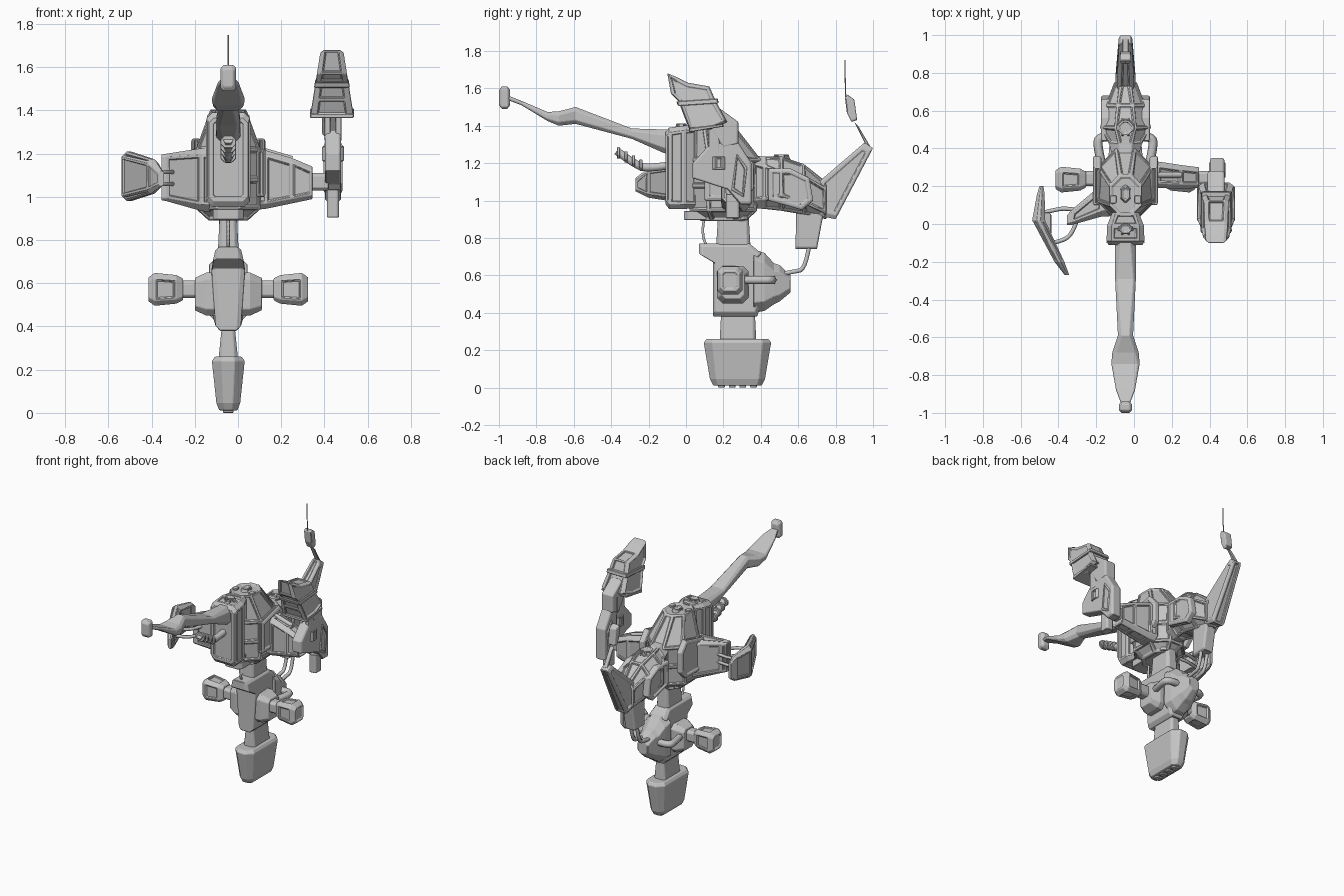
import bpy, bmesh
from mathutils import Vector

cube = bpy.data.objects.get("Cube")
if cube:
    bpy.data.objects.remove(cube, do_unlink=True)

AXIS_X = -0.045  # the hull sits slightly off the overall centre

grey = bpy.data.materials.new("hull grey")
grey.use_nodes = True
colour = (0.55, 0.55, 0.55, 1)
grey.diffuse_color = colour
grey.node_tree.nodes["Principled BSDF"].inputs["Base Color"].default_value = colour


def finish(name, mesh, bevel=0.0):
    obj = bpy.data.objects.new(name, mesh)
    bpy.context.collection.objects.link(obj)
    mesh.materials.clear()
    mesh.materials.append(grey)
    if bevel:
        mod = obj.modifiers.new("edge bevel", "BEVEL")
        mod.width = bevel
        mod.limit_method = "ANGLE"
    return obj


def skin(name, rings, inset=0.0, bevel=0.003, smallest=0.006):
    """Bridge equal rings, cap the ends and optionally sink a panel in big faces."""
    bm = bmesh.new()
    loops = [[bm.verts.new(p) for p in ring] for ring in rings]
    count = len(loops[0])
    for a, b in zip(loops, loops[1:]):
        for i in range(count):
            j = (i + 1) % count
            bm.faces.new((a[i], a[j], b[j], b[i]))
    bm.faces.new(loops[0])
    bm.faces.new(loops[-1])
    bmesh.ops.recalc_face_normals(bm, faces=bm.faces)
    if inset:
        big = [f for f in bm.faces if f.calc_area() > smallest]
        bmesh.ops.inset_individual(bm, faces=big, thickness=inset, depth=0)
        bmesh.ops.inset_individual(bm, faces=big, thickness=0.004, depth=-0.008)
    mesh = bpy.data.meshes.new(name)
    bm.to_mesh(mesh)
    bm.free()
    return finish(name, mesh, bevel)


def loft(name, along, stations, cut=0.35, **options):
    """Stations are (position, centre a, centre b, half a, half b), chamfered."""
    rings = []
    for at, a, b, ha, hb in stations:
        c = cut * min(ha, hb)
        quarter = [(ha, hb - c), (ha - c, hb), (c - ha, hb), (-ha, hb - c)]
        outline = quarter + [(-u, -v) for u, v in quarter]
        pts = [(a + u, b + v) for u, v in outline]
        if along == "X":
            rings.append([(at, u, v) for u, v in pts])
        elif along == "Y":
            rings.append([(u, at, v) for u, v in pts])
        else:
            rings.append([(u, v, at) for u, v in pts])
    return skin(name, rings, **options)


def spine(name, stations, **options):
    """Loft along y on the hull axis from (y, low z, high z, half width)."""
    full = [(y, AXIS_X, (lo + hi) / 2, w, (hi - lo) / 2) for y, lo, hi, w in stations]
    return loft(name, "Y", full, **options)


def tower(name, stations, **options):
    """Loft upward on the hull axis from (z, centre y, half x, half y)."""
    return loft(name, "Z", [(z, AXIS_X, y, hx, hy) for z, y, hx, hy in stations], **options)


def box(name, centre, half, **options):
    x, y, z = centre
    hx, hy, hz = half
    return loft(name, "Z", [(z - hz, x, y, hx, hy), (z + hz, x, y, hx, hy)], **options)


def plate(name, x, half, profile, rim=0.9, taper=None, **options):
    """Side profile of (y, z) points, extruded across x with chamfered flanks."""
    mid = sum((Vector(p) for p in profile), Vector((0, 0))) / len(profile)
    rings = []
    for side, scale in ((-1, rim), (-0.75, 1), (0.75, 1), (1, rim)):
        ring = []
        for p in profile:
            q = mid + (Vector(p) - mid) * scale
            width = half * (taper(q.y) if taper else 1)
            ring.append((x + side * width, q.x, q.y))
        rings.append(ring)
    return skin(name, rings, **options)


def pipe(name, points, radius):
    curve = bpy.data.curves.new(name, "CURVE")
    curve.dimensions = "3D"
    curve.bevel_depth = radius
    curve.bevel_resolution = 1
    curve.resolution_u = 4
    curve.use_fill_caps = True
    line = curve.splines.new("NURBS")
    line.points.add(len(points) - 1)
    for target, p in zip(line.points, points):
        target.co = (*p, 1)
    line.use_endpoint_u = True
    line.order_u = 3
    helper = bpy.data.objects.new(name + " curve", curve)
    mesh = bpy.data.meshes.new_from_object(helper)
    bpy.data.objects.remove(helper)
    return finish(name, mesh)


# Lower foot, its pads and ankle
tower("lower_foot", [(.012, .275, .042, .13), (.045, .275, .055, .147), (.24, .275, .076, .18),
                     (.26, .275, .062, .165)], cut=0.6)
for i in range(4):
    box(f"foot_pad_{i}", (AXIS_X, .19 + i * .057, .01), (.025, .018, .01))
tower("ankle", [(.25, .278, .045, .098), (.4, .278, .03, .09)])

# Middle engine block
plate("engine_block", AXIS_X, .077,
      [(.07, .77), (.34, .77), (.4, .72), (.4, .44), (.38, .38), (.145, .38), (.145, .67), (.07, .715)],
      taper=lambda z: min(1, .65 + max(0, z - .38) * 5, 1 - max(0, z - .68) * 3))
loft("engine_shoulders", "X", [(AXIS_X + s * w, .25, .55, d, h) for s, w, d, h in
     ((-1, .155, .06, .075), (-1, .1, .085, .1), (1, .1, .085, .1), (1, .155, .06, .075))])
spine("engine_dome", [(.36, .4, .74, .09), (.42, .41, .72, .085), (.47, .445, .665, .07),
                      (.5, .46, .655, .06), (.56, .51, .6, .04)], cut=0.6)
for s, side in ((-1, "right"), (1, "left")):
    def out(d):
        return AXIS_X + s * d
    loft(f"{side}_pod_shaft", "X", [(out(.13), .24, .572, .04, .04), (out(.23), .24, .572, .04, .04)])
    loft(f"{side}_side_pod", "X", [(out(.21), .235, .572, .042, .05), (out(.24), .235, .572, .058, .066),
         (out(.34), .235, .572, .068, .076), (out(.37), .235, .572, .05, .055)], inset=.012, smallest=.008)
    pipe(f"{side}_engine_handle", [(out(.12), .29, .575), (out(.15), .41, .575),
                                   (out(.14), .47, .575), (out(.04), .46, .575)], .024)
    pipe(f"{side}_rear_feed_pipe", [(out(.025), .66, .77), (out(.025), .64, .63),
                                    (out(.025), .57, .62), (out(.025), .48, .6)], .013)

# Neck and hull
tower("neck", [(.75, .253, .048, .092), (.95, .253, .038, .08)])
pipe("neck_cable", [(AXIS_X, .12, .75), (AXIS_X, .09, .78), (AXIS_X, .09, .9), (AXIS_X, .12, .97)], .008)
tower("hull", [(.89, .2, .09, .12), (.945, .2, .15, .18), (1.08, .2, .152, .185), (1.22, .21, .15, .19),
               (1.4, .15, .085, .11)], cut=0.65, inset=.016)
spine("hull_front", [(-.11, .98, 1.365, .09), (-.09, .955, 1.39, .1), (-.01, .955, 1.4, .098),
                     (.06, .96, 1.4, .07)], cut=0.25, inset=.02)
box("front_keel", (AXIS_X, .16, .92), (.07, .17, .025))
spine("rear_module", [(.36, .96, 1.24, .07), (.42, .955, 1.235, .085), (.51, .945, 1.235, .135),
                      (.63, .925, 1.195, .105), (.75, .9, 1.1, .06)], cut=0.6, inset=.014)
plate("rear_pylon", AXIS_X, .042, [(.59, .96), (.735, .93), (.7, .74), (.585, .74)])

# Side armour plates of hull and rear module
for s in (-1, 1):
    plate(f"hull_armour_{s}", AXIS_X + s * .15, .022,
          [(.1, 1.0), (.3, 1.0), (.36, 1.06), (.36, 1.2), (.3, 1.27), (.1, 1.22)], inset=.015)
    plate(f"rear_armour_{s}", AXIS_X + s * .105, .025,
          [(.44, 1.0), (.62, .95), (.68, 1.0), (.66, 1.12), (.56, 1.17), (.44, 1.17)], inset=.015)
    box(f"roof_lamp_{s}", (AXIS_X + s * .065, .13, 1.37), (.018, .022, .035))

# Roof hatches
for name, y, z, hx, hy in (("front_hatch", -.025, 1.4, .045, .035), ("roof_hatch", .16, 1.4, .03, .05),
                           ("rear_hatch", .51, 1.235, .055, .05)):
    tower(name, [(z - .02, y, hx, hy), (z + .012, y, hx * .75, hy * .75)], cut=0.7, inset=.008, smallest=.001)

# Forward boom with its tip
spine("front_boom", [(-.03, 1.23, 1.38, .055), (-.12, 1.255, 1.38, .056), (-.29, 1.33, 1.385, .055),
                     (-.59, 1.41, 1.5, .04), (-.68, 1.4, 1.477, .07), (-.74, 1.425, 1.468 + .005, .075),
                     (-.88, 1.51, 1.533, .05), (-.96, 1.54, 1.565, .02)], cut=0.5)
spine("boom_tip", [(-1, 1.51, 1.59, .022), (-.985, 1.49, 1.61, .035), (-.955, 1.49, 1.61, .035),
                   (-.94, 1.51, 1.59, .02)])

# Docking probe below the boom
pipe("probe_arm", [(AXIS_X, -.08, 1.19), (AXIS_X, -.2, 1.17), (AXIS_X, -.27, 1.19), (AXIS_X, -.37, 1.265)], .024)
for i in range(4):
    spine(f"probe_collar_{i}", [(-.37 + i * .04 + d, 1.225 - i * .022, 1.285 - i * .022, .036) for d in (0, .018)],
          cut=0.6)

# Tail, its head and aerial
plate("tail_fin", AXIS_X, .045, [(.71, 1.1), (.955, 1.31), (1, 1.28), (.8, .9), (.71, .92)],
      inset=.02, taper=lambda z: 1.15 - max(0, z - 1) * 1.3)
plate("tail_link", AXIS_X, .016, [(.96, 1.3), (.985, 1.29), (.92, 1.4), (.9, 1.42)])
plate("tail_head", AXIS_X, .028, [(.885, 1.42), (.915, 1.43), (.9, 1.54), (.865, 1.565), (.85, 1.55), (.86, 1.47)])
pipe("tail_aerial", [(AXIS_X, .855, 1.54), (AXIS_X, .85, 1.65), (AXIS_X, .85, 1.75)], .0035)

# Right wing, its curved shield and connecting rods
loft("right_wing", "X", [(-.13, .14, 1.08, .1, .15), (-.17, .125, 1.08, .085, .145),
                         (-.33, .035, 1.09, .04, .11), (-.355, .02, 1.09, .025, .105)], inset=.018)
loft("right_shield", "Y", [(.2, -.49, 1.09, .01, .06), (.16, -.493, 1.095, .02, .09),
                           (.02, -.505, 1.095, .034, .115), (-.2, -.395, 1.095, .026, .08),
                           (-.27, -.355, 1.085, .012, .035)], cut=0.7, inset=.016)
box("shield_mount", (-.463, .0, 1.095), (.025, .06, .05))
for z in (1.06, 1.115):
    pipe("shield_rod_rear", [(-.28, .07, z), (-.36, .085, z), (-.42, .075, z), (-.48, .06, z)], .011)
    pipe("shield_rod_front", [(-.3, .03, z), (-.32, -.04, z), (-.37, -.09, z), (-.44, -.1, z)], .011)

# Left wing and top rail
loft("left_wing", "X", [(.08, .265, 1.085, .075, .145), (.13, .26, 1.08, .07, .135),
                        (.25, .25, 1.075, .062, .105), (.345, .245, 1.065, .055, .075)], inset=.014)
pipe("left_wing_rail", [(.06, .26, 1.23), (.15, .26, 1.205), (.25, .26, 1.175)], .016)
loft("left_wing_joint", "X", [(.33, .245, 1.07, .035, .04), (.42, .245, 1.07, .035, .04)])

# Left arm carrying the raised head
plate("left_arm", .44, .038, [(.035, 1.2), (.135, 1.31), (.28, 1.31), (.35, 1.2), (.35, .98), (.29, .98),
                              (.22, 1.06), (.035, 1.12)], rim=0.94)
plate("left_arm_recess", .44, .044, [(.24, 1.05), (.31, 1.01), (.33, 1.18), (.27, 1.26)], rim=0.85, inset=.01,
      smallest=.004)
box("left_arm_hub", (.44, .175, 1.2), (.05, .035, .035), inset=.01, smallest=.003)
box("left_arm_foot", (.44, .25, .97), (.028, .036, .065))
for x in (.415, .465):
    box("head_strut", (x, .15, 1.33), (.014, .03, .07))


# Raised head, narrowing upward, with a band and face panels
def narrowing(z):
    return 1 - max(0, z - 1.38) * 1.6


plate("raised_head", .435, .1, [(-.1, 1.68), (-.05, 1.66), (.01, 1.63), (.125, 1.61), (.16, 1.53), (.22, 1.42),
                               (.13, 1.38), (.02, 1.375), (-.01, 1.45), (-.04, 1.53), (-.08, 1.57)],
      taper=narrowing, rim=0.92, inset=.012)
plate("head_band", .435, .104, [(-.052, 1.53), (.17, 1.545), (.175, 1.52), (-.042, 1.505)],
      taper=narrowing, rim=0.97)
plate("head_base", .435, .101, [(.015, 1.385), (.2, 1.41), (.2, 1.395), (.015, 1.365)], rim=0.97)
plate("head_rear_neck", .435, .045, [(.17, 1.5), (.28, 1.42), (.28, 1.3), (.2, 1.28), (.13, 1.38)])
